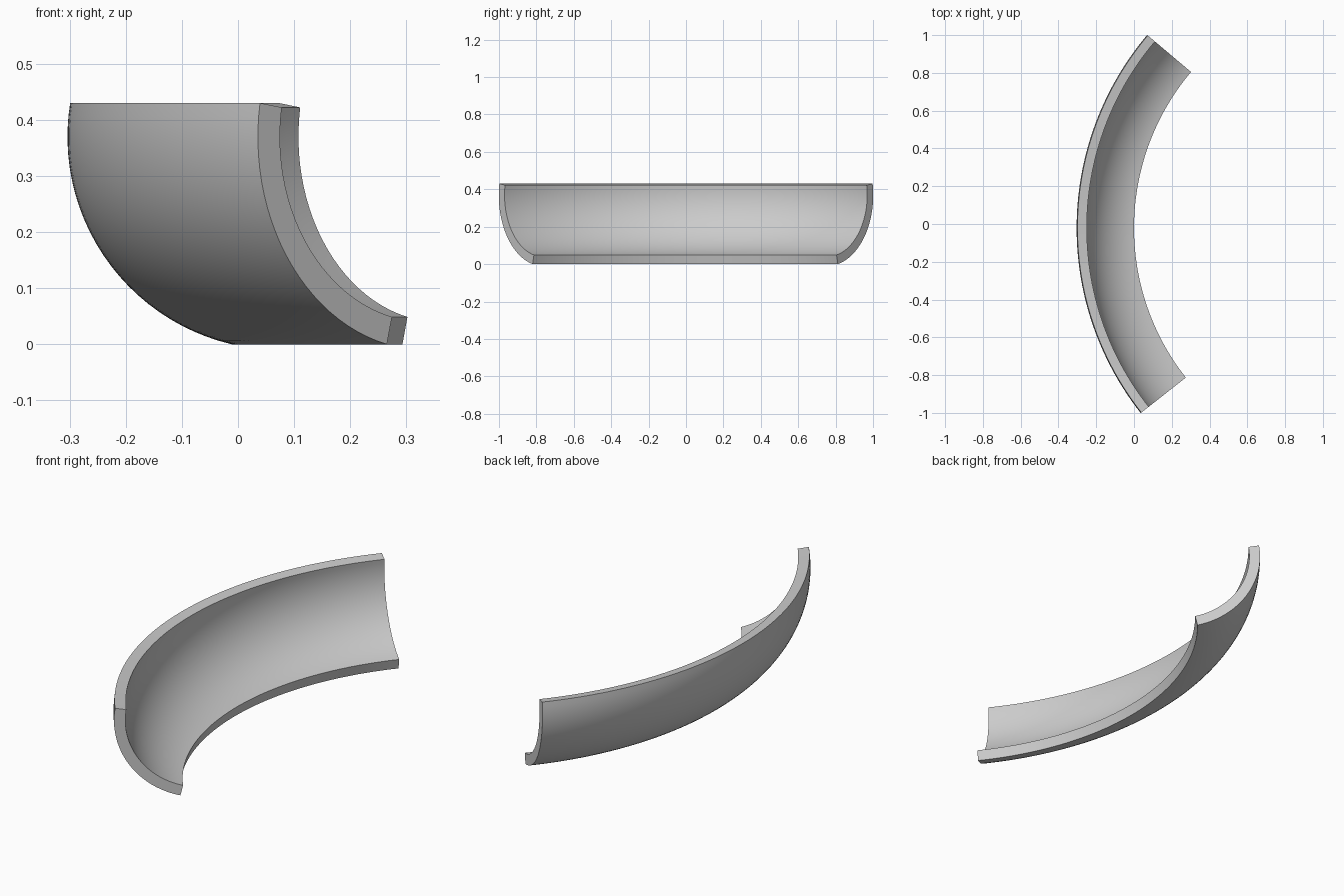
import bpy, bmesh
from math import sin, cos, pi, radians

if "Cube" in bpy.data.objects:
    bpy.data.objects.remove(bpy.data.objects["Cube"])

# Sweep of the wall around a vertical axis
CX, CY = 1.281, -0.021
SWEEP_START, SWEEP_END = pi - radians(40.15), pi + radians(38.2)
SWEEP_STEPS = 64

# Cross-section: a thick circular arc, flaring from the lip down to the foot
ARC_R, ARC_Z = 1.205, 0.37
OUTER, INNER = 0.38, 0.33
TOP, BOTTOM = radians(9.1), radians(-76.7)
ARC_STEPS = 24


def arc(radius):
    pts = []
    for i in range(ARC_STEPS + 1):
        a = TOP + (BOTTOM - TOP) * i / ARC_STEPS
        pts.append((ARC_R + radius * cos(a), ARC_Z + radius * sin(a)))
    return pts


profile = arc(OUTER) + arc(INNER)[::-1]
n = len(profile)

bm = bmesh.new()
rings = []
for s in range(SWEEP_STEPS + 1):
    t = SWEEP_START + (SWEEP_END - SWEEP_START) * s / SWEEP_STEPS
    rings.append([bm.verts.new((CX + r * cos(t), CY + r * sin(t), max(z, 0)))
                  for r, z in profile])

# Outer wall, inner wall, lip and foot
for a, b in zip(rings, rings[1:]):
    for i in range(n):
        j = (i + 1) % n
        bm.faces.new((a[i], a[j], b[j], b[i]))

# End caps as strips between outer and inner arcs
for ring in (rings[0], rings[-1]):
    for i in range(ARC_STEPS):
        bm.faces.new((ring[i], ring[i + 1], ring[n - 2 - i], ring[n - 1 - i]))

bmesh.ops.recalc_face_normals(bm, faces=bm.faces)
mesh = bpy.data.meshes.new("curved_wall_panel")
bm.to_mesh(mesh)
bm.free()

panel = bpy.data.objects.new("curved_wall_panel", mesh)
bpy.context.collection.objects.link(panel)
bpy.context.view_layer.objects.active = panel
panel.select_set(True)
bpy.ops.object.shade_smooth_by_angle(angle=radians(30))
